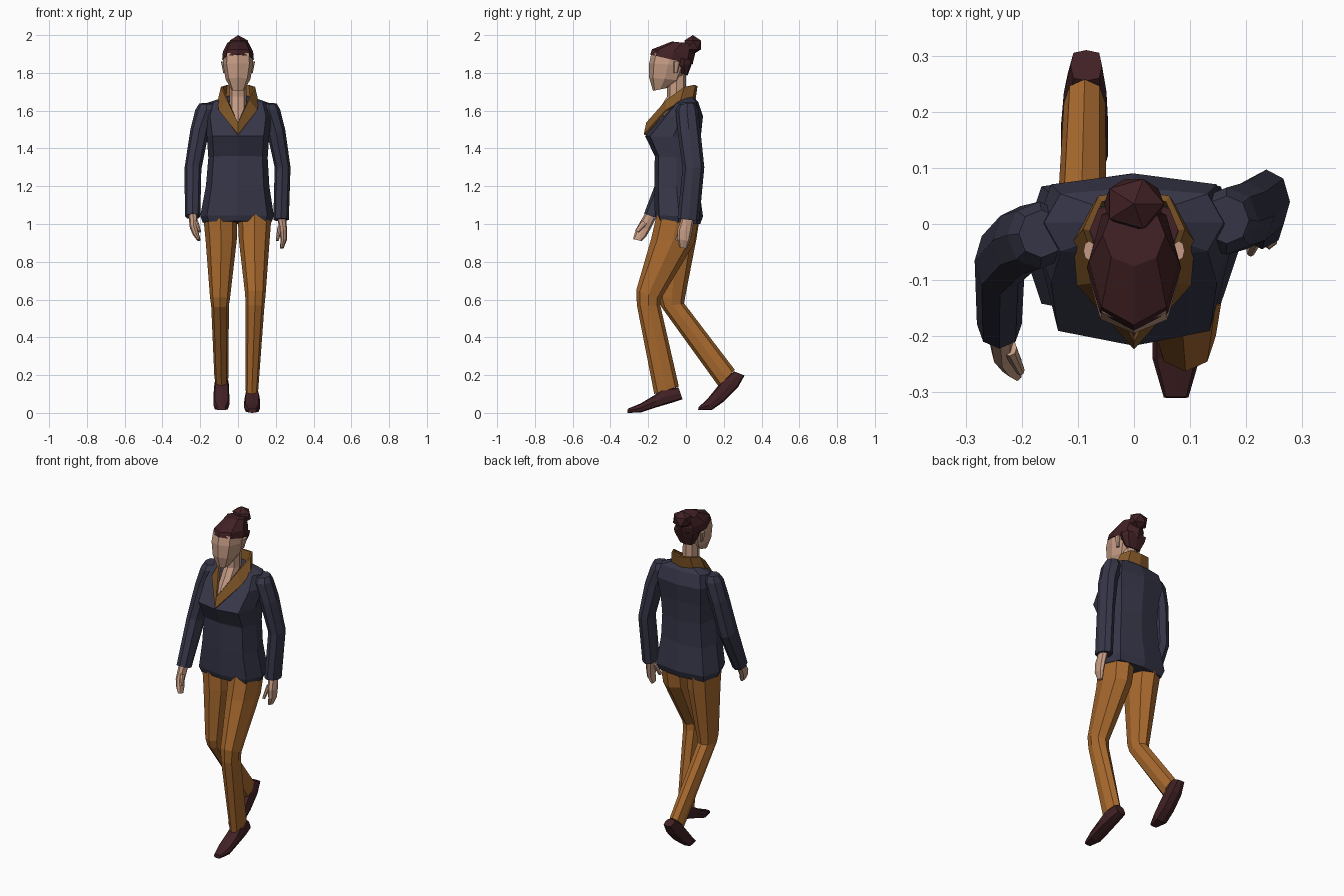
import bpy, bmesh


def material(name, rgb):
    m = bpy.data.materials.new(name)
    m.diffuse_color = (*rgb, 1)
    return m


SKIN = material("skin", (0.56, 0.33, 0.23))
NAVY = material("navy wool", (0.037, 0.037, 0.066))
OCHRE = material("ochre cloth", (0.40, 0.145, 0.028))
BROWN = material("brown collar", (0.23, 0.098, 0.022))
MAROON = material("dark maroon", (0.053, 0.015, 0.018))


def finish(name, bm, mat):
    bmesh.ops.recalc_face_normals(bm, faces=bm.faces)
    me = bpy.data.meshes.new(name)
    bm.to_mesh(me)
    bm.free()
    me.materials.append(mat)
    ob = bpy.data.objects.new(name, me)
    bpy.context.collection.objects.link(ob)
    return ob


def loft(name, mat, rings, k=0.72):
    """Eight-sided rings: (centre x, half width, y and z of one end, y and z of the other)."""
    unit = [(1, 0), (k, k), (0, 1), (-k, k), (-1, 0), (-k, -k), (0, -1), (k, -k)]
    bm = bmesh.new()
    loops = []
    for cx, rx, y0, z0, y1, z1 in rings:
        loops.append([bm.verts.new((cx + rx * u,
                                    (y0 + y1) / 2 + (y1 - y0) / 2 * v,
                                    (z0 + z1) / 2 + (z1 - z0) / 2 * v)) for u, v in unit])
    for a, b in zip(loops, loops[1:]):
        for i in range(8):
            j = (i + 1) % 8
            bm.faces.new((a[i], a[j], b[j], b[i]))
    bm.faces.new(loops[0])
    bm.faces.new(loops[-1])
    return finish(name, bm, mat)


# Sweater body with hem and bust
loft("sweater", NAVY, [
    (-0.005, 0.182, -0.155, 1.015, 0.075, 1.00),
    (-0.005, 0.195, -0.165, 1.045, 0.09, 1.04),
    (-0.002, 0.168, -0.168, 1.20, 0.068, 1.20),
    (0, 0.157, -0.165, 1.36, 0.066, 1.34),
    (0, 0.165, -0.217, 1.465, 0.078, 1.46),
    (0, 0.180, -0.125, 1.57, 0.09, 1.57),
    (0, 0.160, -0.06, 1.64, 0.065, 1.645),
    (0, 0.070, -0.03, 1.665, 0.035, 1.68)], k=0.82)

# Sleeves: left swings back, right swings forward
loft("left_sleeve", NAVY, [
    (0.165, 0.04, -0.035, 1.635, 0.05, 1.64),
    (0.165, 0.058, -0.055, 1.605, 0.065, 1.605),
    (0.200, 0.05, -0.045, 1.49, 0.075, 1.51),
    (0.236, 0.042, -0.018, 1.30, 0.097, 1.30),
    (0.228, 0.041, -0.045, 1.03, 0.07, 1.015)])
loft("right_sleeve", NAVY, [
    (-0.165, 0.04, -0.06, 1.635, 0.025, 1.64),
    (-0.168, 0.058, -0.08, 1.605, 0.04, 1.605),
    (-0.202, 0.05, -0.09, 1.51, 0.032, 1.49),
    (-0.239, 0.045, -0.125, 1.31, -0.005, 1.27),
    (-0.240, 0.040, -0.222, 1.055, -0.135, 1.025)])

# Hands and thumbs
loft("left_hand", SKIN, [
    (0.230, 0.024, -0.02, 1.04, 0.045, 1.04),
    (0.240, 0.020, -0.045, 0.97, 0.033, 0.96),
    (0.242, 0.017, -0.045, 0.92, 0.022, 0.91),
    (0.232, 0.010, -0.035, 0.875, 0.005, 0.87)])
loft("left_thumb", SKIN, [
    (0.222, 0.013, -0.03, 0.99, 0.0, 0.98),
    (0.208, 0.008, -0.058, 0.915, -0.038, 0.91)])
loft("right_hand", SKIN, [
    (-0.238, 0.024, -0.215, 1.06, -0.16, 1.03),
    (-0.235, 0.020, -0.255, 0.99, -0.19, 0.97),
    (-0.222, 0.017, -0.272, 0.95, -0.21, 0.935),
    (-0.208, 0.010, -0.28, 0.92, -0.235, 0.91)])
loft("right_thumb", SKIN, [
    (-0.222, 0.013, -0.235, 1.02, -0.205, 1.0),
    (-0.203, 0.008, -0.27, 0.965, -0.25, 0.955)])

# Trouser legs: left steps forward, right trails
loft("left_trouser_leg", OCHRE, [
    (0.088, 0.09, -0.155, 1.05, 0.07, 1.05),
    (0.086, 0.081, -0.185, 0.92, 0.045, 0.90),
    (0.092, 0.054, -0.263, 0.65, -0.135, 0.60),
    (0.090, 0.050, -0.260, 0.57, -0.135, 0.565),
    (0.073, 0.034, -0.168, 0.10, -0.038, 0.14)])
loft("right_trouser_leg", OCHRE, [
    (-0.095, 0.09, -0.150, 1.05, 0.075, 1.05),
    (-0.089, 0.083, -0.150, 0.92, 0.055, 0.92),
    (-0.095, 0.053, -0.145, 0.61, -0.005, 0.61),
    (-0.095, 0.047, -0.130, 0.56, -0.01, 0.58),
    (-0.088, 0.037, 0.173, 0.14, 0.258, 0.228)])

# Shoes, from toe to heel
loft("left_shoe", MAROON, [
    (0.075, 0.022, -0.31, 0.0, -0.308, 0.022),
    (0.075, 0.042, -0.24, 0.002, -0.24, 0.05),
    (0.075, 0.042, -0.155, 0.03, -0.165, 0.095),
    (0.075, 0.038, -0.07, 0.055, -0.13, 0.125),
    (0.073, 0.030, -0.018, 0.072, -0.04, 0.135)], k=0.82)
loft("right_shoe", MAROON, [
    (-0.088, 0.024, 0.063, 0.014, 0.068, 0.032),
    (-0.088, 0.042, 0.135, 0.014, 0.11, 0.07),
    (-0.088, 0.042, 0.20, 0.06, 0.155, 0.125),
    (-0.087, 0.038, 0.275, 0.135, 0.195, 0.175),
    (-0.085, 0.028, 0.31, 0.198, 0.255, 0.22)], k=0.82)

# Neck running down into the neckline
loft("neck", SKIN, [
    (0, 0.043, -0.10, 1.75, 0.0, 1.80),
    (0, 0.045, -0.10, 1.675, 0.002, 1.68),
    (0, 0.045, -0.195, 1.525, 0.0, 1.65)])

# Head and ears
loft("head", SKIN, [
    (0, 0.036, -0.175, 1.705, -0.10, 1.72),
    (0, 0.066, -0.195, 1.775, -0.03, 1.76),
    (0, 0.080, -0.195, 1.85, 0.005, 1.84),
    (0, 0.076, -0.183, 1.905, 0.02, 1.90),
    (0, 0.050, -0.13, 1.935, 0.0, 1.94)], k=0.75)
for side, s in (("left", 1), ("right", -1)):
    loft(side + "_ear", SKIN, [
        (s * 0.070, 0.008, -0.065, 1.80, -0.045, 1.80),
        (s * 0.080, 0.010, -0.065, 1.86, -0.03, 1.86)])

# Hair cap, nape and bun
loft("hair_cap", MAROON, [
    (0, 0.084, -0.190, 1.897, 0.035, 1.845),
    (0, 0.080, -0.180, 1.925, 0.048, 1.90),
    (0, 0.056, -0.075, 1.966, 0.035, 1.955)])
loft("hair_nape", MAROON, [
    (0, 0.079, -0.06, 1.88, 0.038, 1.87),
    (0, 0.074, -0.052, 1.84, 0.03, 1.845),
    (0, 0.045, -0.03, 1.80, 0.008, 1.785)], k=0.8)
bm = bmesh.new()
bmesh.ops.create_icosphere(bm, subdivisions=1, radius=1)
for v in bm.verts:
    v.co = (v.co.x * 0.06, 0.036 + v.co.y * 0.052, 1.948 + v.co.z * 0.052)
finish("hair_bun", bm, MAROON)

# Collar band: lower edge and upper edge from back centre to front point, mirrored
lower = [(0, 0.045, 1.66), (0.07, 0.03, 1.655), (0.103, -0.03, 1.645),
         (0.098, -0.105, 1.60), (0, -0.218, 1.472)]
upper = [(0, 0.055, 1.73), (0.06, 0.045, 1.735), (0.085, -0.01, 1.725),
         (0.055, -0.10, 1.655), (0, -0.205, 1.535)]
bm = bmesh.new()
for s in (1, -1):
    lo = [bm.verts.new((s * x, y, z)) for x, y, z in lower]
    up = [bm.verts.new((s * x, y, z)) for x, y, z in upper]
    for i in range(4):
        bm.faces.new((lo[i], lo[i + 1], up[i + 1], up[i]))
bmesh.ops.remove_doubles(bm, verts=bm.verts, dist=0.0005)
collar = finish("collar", bm, BROWN)
thick = collar.modifiers.new("thickness", "SOLIDIFY")
thick.thickness = 0.012
thick.offset = 0
